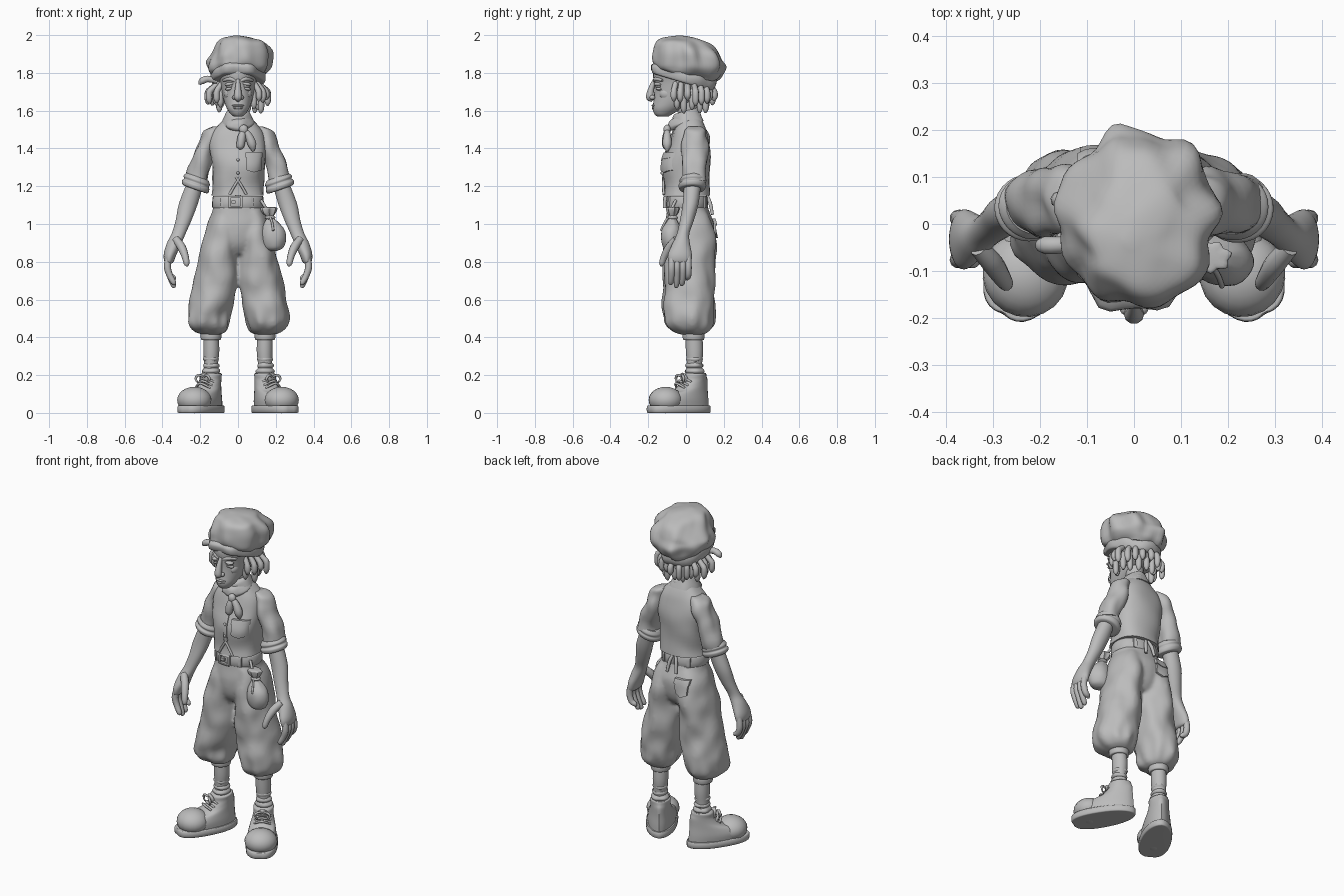
import bpy, bmesh, math, random
from mathutils import Vector, Matrix, noise

random.seed(4)
GREY = bpy.data.materials.new("clay grey")
GREY.diffuse_color = (0.5, 0.5, 0.5, 1)


def finish(name, bm, mat=None, angle=50):
    if mat:
        bm.transform(mat)
    bmesh.ops.recalc_face_normals(bm, faces=bm.faces)
    me = bpy.data.meshes.new(name)
    bm.to_mesh(me)
    bm.free()
    me.materials.append(GREY)
    ob = bpy.data.objects.new(name, me)
    bpy.context.collection.objects.link(ob)
    bpy.ops.object.select_all(action='DESELECT')
    bpy.context.view_layer.objects.active = ob
    ob.select_set(True)
    bpy.ops.object.shade_smooth_by_angle(angle=math.radians(angle))
    return ob


def spline(rows, n):
    """Catmull-Rom interpolation of equal-length rows."""
    out = []
    for i in range(len(rows) - 1):
        p0, p1, p2, p3 = (rows[max(0, min(len(rows) - 1, i + k))] for k in (-1, 0, 1, 2))
        for j in range(n):
            t = j / n
            out.append([0.5 * (2*b + (c-a)*t + (2*a-5*b+4*c-d)*t*t + (3*b-a-3*c+d)*t**3)
                        for a, b, c, d in zip(p0, p1, p2, p3)])
    return out + [list(rows[-1])]


def skin(bm, rings):
    for a, b in zip(rings, rings[1:]):
        for i in range(len(a)):
            k = (i + 1) % len(a)
            bm.faces.new((a[i], a[k], b[k], b[i]))
    bm.faces.new(rings[0])
    bm.faces.new(rings[-1])


def loft(name, rows, s=1, seg=28, sub=4, power=1.0, fold=0.0, freq=9, mat=None, wave=None):
    """Rows of x, y, z, x radius, y radius, x slope, y slope."""
    rows = [list(r) + [0] * (7 - len(r)) for r in rows]
    bm, rings = bmesh.new(), []
    for x, y, z, rx, ry, sx, sy in spline(rows, sub):
        ring = []
        for i in range(seg):
            a = math.tau * i / seg
            c, q = math.cos(a), math.sin(a)
            dx = rx * math.copysign(abs(c) ** power, c)
            dy = ry * math.copysign(abs(q) ** power, q)
            k = 1 + (wave(a, z) if wave else 0)
            if fold:
                p = Vector((x * s + dx * s, y + dy, z * 0.8)) * freq
                k += fold * noise.noise(p) / max(rx, ry)
            dx, dy = dx * k, dy * k
            ring.append(bm.verts.new(((x + dx) * s, y + dy, z + sx * dx + sy * dy)))
        rings.append(ring)
    skin(bm, rings)
    return finish(name, bm, mat)


def tube(name, rows, seg=10, sub=3, mat=None):
    """Rows of x, y, z, radius along a path, without twisting."""
    pts = spline(rows, sub)
    bm, rings, q, last = bmesh.new(), [], None, None
    for i, (x, y, z, r) in enumerate(pts):
        d = (Vector(pts[min(i + 1, len(pts) - 1)][:3]) - Vector(pts[max(i - 1, 0)][:3])).normalized()
        q = last.rotation_difference(d) @ q if q else d.to_track_quat('Z', 'Y')
        last = d
        rings.append([bm.verts.new(Vector((x, y, z)) + q @ Vector(
            (r * math.cos(math.tau * k / seg), r * math.sin(math.tau * k / seg), 0))) for k in range(seg)])
    skin(bm, rings)
    return finish(name, bm, mat)


def ball(name, loc, size, rot=(0, 0, 0), mat=None):
    bm = bmesh.new()
    bmesh.ops.create_uvsphere(bm, u_segments=20, v_segments=12, radius=1)
    m = Matrix.LocRotScale(Vector(loc), Matrix.Rotation(rot[0], 3, 'X') @ Matrix.Rotation(rot[1], 3, 'Y')
                           @ Matrix.Rotation(rot[2], 3, 'Z'), Vector(size))
    return finish(name, bm, mat @ m if mat else m)


def plate(name, target, x0, x1, z0, z1, face=-1, thick=0.012, point=0.0):
    """Patch wrapped on the front (-1) or back (1) of a part; point drops the lower middle."""
    bm, n, g = bmesh.new(), 6, []
    for i in range(n + 1):
        for j in range(n + 1):
            u, v = i / n, j / n
            x, z = x0 + (x1 - x0) * u, z0 + (z1 - z0) * v
            z -= point * (1 - abs(2 * u - 1)) * (1 - v)
            hit, loc, *_ = target.ray_cast(Vector((x, face, z)), Vector((0, -face, 0)))
            g.append(bm.verts.new((x, (loc.y if hit else face * .1) + face * thick, z)))
    for i in range(n):
        for j in range(n):
            a = i * (n + 1) + j
            bm.faces.new((g[a], g[a + 1], g[a + n + 2], g[a + n + 1]))
    ret = bmesh.ops.extrude_face_region(bm, geom=bm.faces[:])
    for v in ret['geom']:
        if isinstance(v, bmesh.types.BMVert):
            v.co.y -= face * thick * 1.5
    return finish(name, bm)


def fuse(name, parts, voxel=.011):
    """Merge overlapping parts into one soft skin."""
    bpy.ops.object.select_all(action='DESELECT')
    for p in parts:
        p.select_set(True)
    ob = bpy.context.view_layer.objects.active = parts[0]
    bpy.ops.object.join()
    ob.name = name
    for m in list(ob.modifiers):
        ob.modifiers.remove(m)
    r = ob.modifiers.new("skin", 'REMESH')
    r.mode, r.voxel_size, r.use_smooth_shade = 'VOXEL', voxel, True
    k = ob.modifiers.new("soften", 'SMOOTH')
    k.factor, k.iterations = .5, 4
    for m in ("skin", "soften"):
        bpy.ops.object.modifier_apply(modifier=m)
    return ob


# Baggy breeches: seat and two legs fused
parts = [loft("seat", [(0, .02, .84, .07, .08), (0, .02, .88, .11, .11), (0, .02, .93, .15, .127), (0, .02, 1.0, .153, .133),
                       (0, .012, 1.06, .14, .117), (0, .005, 1.13, .126, .098)], power=.9, fold=.008)]
for s in (-1, 1):
    parts.append(loft("leg", [
        (.065, .01, 1.07, .065, .1), (.08, .02, 1.0, .083, .125), (.094, .02, .9, .097, .137),
        (.104, .015, .8, .105, .137), (.117, .015, .7, .113, .137), (.135, .015, .6, .117, .136),
        (.15, .015, .53, .113, .135), (.153, .015, .47, .107, .127), (.148, .025, .432, .088, .095),
        (.143, .035, .415, .055, .06)], s, seg=44, fold=.02, freq=11,
        wave=lambda a, z: .045 * math.sin(9 * a) * max(0, 1 - abs(z - .47) * 9)))
breeches = fuse("breeches", parts)

# Torso: vest and belt
vest = loft("vest", [(0, .005, 1.15, .142, .122), (0, .005, 1.2, .136, .12), (0, .005, 1.3, .14, .127),
                     (0, .015, 1.4, .15, .115), (0, .02, 1.48, .143, .092), (0, .02, 1.53, .105, .075),
                     (0, .015, 1.57, .06, .06)], power=.85, fold=.012, freq=11)
belt = loft("belt", [(0, .005, 1.085, .13, .105), (0, .005, 1.09, .137, .112), (0, .005, 1.14, .135, .11),
                     (0, .005, 1.148, .128, .104)], power=.9, sub=2)
for z in (1.085, 1.138):
    plate("buckle_bar", belt, -.05, .022, z, z + .011, thick=.016)
for x in (-.05, .012):
    plate("buckle_side", belt, x, x + .011, 1.087, 1.147, thick=.016)
plate("buckle_tongue", belt, -.035, -.012, 1.108, 1.124, thick=.014)
for x in (-.095, .07):
    plate("belt_loop", belt, x, x + .016, 1.086, 1.147, thick=.008)
    plate("back_belt_loop", belt, x, x + .016, 1.086, 1.147, 1, .008)
plate("vest_placket", vest, -.012, .012, 1.24, 1.5, thick=.006)
for z in (1.27, 1.34, 1.41):
    hit, p, *_ = vest.ray_cast(Vector((0, -1, z)), Vector((0, 1, 0)))
    ball("vest_button", (0, p.y - .007, z), (.008, .006, .008))
plate("chest_pocket", vest, .045, .125, 1.285, 1.365, point=.012)
plate("chest_pocket_flap", vest, .04, .13, 1.352, 1.378, thick=.017, point=.008)
for s in (-1, 1):
    tube("vest_opening_edge", [(s * .045, -.118, 1.155, .007), (s * .02, -.12, 1.2, .007), (-s * .012, -.12, 1.25, .006)])
    tube("back_strap_end", [(s * .008, .112, 1.15, .008), (s * .022, .128, 1.11, .01), (s * .03, .14, 1.05, .008)])
plate("back_pocket", breeches, -.115, -.035, .945, 1.025, 1, .012, .02)
plate("back_pocket_flap", breeches, -.12, -.03, 1.0, 1.03, 1, .017, .01)

# Neck, collar, neckerchief
loft("neck", [(0, .02, 1.5, .055, .06), (0, .01, 1.58, .046, .052), (0, -.005, 1.68, .05, .06)])
loft("collar", [(0, .01, 1.53, .088, .085, 0, .2), (0, .005, 1.56, .076, .078, 0, .25),
                (0, 0, 1.59, .062, .068, 0, .3), (0, 0, 1.6, .05, .058, 0, .3)], fold=.01, freq=14)
loft("neckerchief", [(0, -.01, 1.515, .06, .072, 0, .3), (0, -.01, 1.535, .082, .085, 0, .3),
                     (0, -.01, 1.56, .072, .08, 0, .3), (0, -.01, 1.575, .055, .06, 0, .3)], fold=.015, freq=18)
ball("scarf_knot", (.03, -.1, 1.5), (.024, .02, .026))
tube("scarf_tail", [(.03, -.1, 1.5, .012), (.02, -.104, 1.46, .022), (.012, -.106, 1.41, .02), (.01, -.108, 1.395, .005)])
tube("scarf_tail", [(.03, -.1, 1.5, .012), (.055, -.1, 1.47, .02), (.075, -.1, 1.42, .024), (.08, -.1, 1.385, .006)])

# Head and face
loft("head", [(0, -.12, 1.568, .02, .025), (0, -.12, 1.58, .037, .045), (0, -.1, 1.61, .058, .077),
              (0, -.065, 1.65, .074, .107), (0, -.03, 1.7, .087, .138), (0, -.02, 1.75, .096, .15),
              (0, -.02, 1.8, .108, .155), (0, -.01, 1.86, .11, .15)], power=.95)
tube("nose", [(0, -.165, 1.765, .01), (0, -.18, 1.73, .014), (0, -.19, 1.69, .02), (0, -.19, 1.668, .021), (0, -.178, 1.652, .008)])
ball("upper_lip", (0, -.167, 1.627), (.032, .016, .007))
ball("lower_lip", (0, -.166, 1.614), (.028, .015, .008))
ball("chin", (0, -.145, 1.587), (.026, .022, .018))
for s in (-1, 1):
    ball("nostril", (s * .019, -.178, 1.67), (.012, .015, .012))
    ball("eye", (s * .043, -.144, 1.732), (.022, .02, .013))
    ball("upper_eyelid", (s * .043, -.147, 1.741), (.028, .022, .01), (0, s * .15, 0))
    ball("eye_bag", (s * .043, -.142, 1.717), (.026, .018, .009), (0, s * .2, 0))
    tube("eyebrow", [(s * .014, -.165, 1.757, .008), (s * .04, -.158, 1.768, .012), (s * .078, -.125, 1.76, .006)])
    ball("cheekbone", (s * .05, -.1, 1.69), (.026, .042, .034))
    ball("ear", (s * .096, -.01, 1.705), (.016, .028, .038), (0, s * .3, 0))

# Hair: hanging locks round the sides and back
loft("hair", [(0, .015, 1.655, .07, .08), (0, .015, 1.7, .108, .11), (0, .02, 1.78, .118, .125)], fold=.02, freq=25)
for layer, (count, r0, low) in enumerate(((15, .108, .1), (11, .085, .135))):
    for i in range(count):
        a = math.radians(-36 + 252 * i / (count - 1))
        c, q, f = math.cos(a), math.sin(a), random.uniform(.8, 1.15)
        out = random.uniform(.025, .065) * (1 - .35 * layer)
        px = lambda o: (c * (r0 + o), .008 + q * (r0 + o * .55))
        tube("hair_lock", [(*px(-.01), 1.755, .014), (*px(out * .7), 1.735 - low * .2, .016), (*px(out), 1.755 - low * .6, .0175),
                           (*px(out), 1.75 - low * .92 * f, .0165), (*px(out * .95), 1.738 - low * f, .005)], seg=8)
tube("side_lock", [(-.11, -.04, 1.755, .014), (-.16, -.045, 1.768, .018), (-.193, -.045, 1.755, .018), (-.203, -.045, 1.738, .006)])

# Floppy cap
bump = lambda a, deg, w: math.exp(-(((math.degrees(a) - deg + 180) % 360 - 180) / w) ** 2)
corners = ((106, 11, .13), (50, 14, .16), (8, 12, .1), (-28, 12, .05), (180, 14, .03), (150, 12, .02), (-112, 12, .05), (-65, 12, .04))
crown = lambda a, z: (sum(h * bump(a, d, w) for d, w, h in corners) - .025) * min(1, max(0, (1.995 - z) * 12))
loft("cap_band", [(0, -.015, 1.748, .12, .135, 0, -.3), (0, -.012, 1.753, .138, .156, 0, -.3),
                  (0, -.008, 1.79, .145, .166, 0, -.28), (0, 0, 1.83, .13, .15, 0, -.2)], seg=40, fold=.012, freq=14,
     wave=lambda a, z: .13 * bump(a, -115, 13) + .13 * bump(a, -65, 13))
loft("cap_crown", [(0, 0, 1.785, .13, .145, 0, -.2), (.003, .005, 1.808, .152, .174, 0, -.13),
                   (.006, .008, 1.845, .165, .192, 0, -.05), (.008, 0, 1.9, .16, .17, .1, -.08),
                   (.003, -.015, 1.95, .13, .137, .1, -.05), (-.005, -.025, 1.983, .08, .088, .03, -.03),
                   (-.01, -.035, 1.998, .012, .012)], seg=64, sub=5, fold=.032, freq=12, wave=crown)

for s in (-1, 1):
    # Arms
    loft("sleeve", [(.11, .045, 1.515, .03, .04), (.135, .05, 1.495, .052, .06), (.15, .05, 1.45, .054, .07),
                    (.172, .05, 1.39, .055, .072), (.207, .045, 1.3, .06, .07), (.222, .04, 1.23, .06, .062)], s, fold=.018, freq=14)
    loft("rolled_cuff", [(.226, .032, 1.182, .05, .05, .35), (.226, .032, 1.186, .068, .066, .35), (.223, .033, 1.205, .073, .073, .35),
                         (.219, .036, 1.217, .066, .066, .35), (.217, .036, 1.232, .07, .071, .35), (.213, .038, 1.25, .058, .06, .35)], s, fold=.006)
    loft("forearm_and_palm", [(.225, .035, 1.22, .045, .045), (.262, .025, 1.11, .05, .042), (.288, .005, 1.02, .042, .037),
                              (.314, -.015, .95, .037, .033), (.337, -.025, .9, .039, .045), (.359, -.032, .84, .034, .063),
                              (.365, -.033, .8, .024, .06), (.363, -.033, .79, .01, .045)], s)
    for i, (y, tip) in enumerate(((.012, .715), (-.017, .685), (-.047, .675), (-.076, .69))):
        tube("finger", [(s * .365, y * .95, .83, .017), (s * .374, y, .775, .0185), (s * .362, y, .73, .017),
                        (s * .341, y - .004, tip, .014), (s * .335, y - .004, tip - .012, .005)])
    tube("thumb", [(s * .33, -.05, .92, .02), (s * .3, -.085, .88, .023), (s * .28, -.115, .83, .019),
                   (s * .272, -.128, .79, .015), (s * .272, -.13, .776, .005)])

    # Calves and socks
    loft("knee_band", [(.143, .04, .385, .046, .048), (.143, .04, .39, .053, .056), (.143, .04, .415, .055, .058), (.143, .04, .44, .05, .05)], s)
    loft("calf", [(.143, .045, .15, .04, .042), (.143, .045, .25, .037, .04), (.141, .045, .33, .042, .046), (.143, .042, .41, .04, .044)], s)
    for z, r in ((.22, .05), (.25, .045), (.285, .043)):
        loft("sock_fold", [(.143, .045, z - .018, r - .012, r - .01), (.143, .045, z, r, r + .002), (.143, .045, z + .018, r - .012, r - .01)], s, fold=.008, freq=22)

    # Shoes, turned outward about the ankle
    m = Matrix.Translation((s * .14, .05, 0)) @ Matrix.Rotation(s * math.radians(30), 4, 'Z')
    toe = lambda a, z: -.14 * math.sin(a) * abs(math.cos(a))
    loft("shoe_sole", [(0, -.095, 0, .078, .175), (0, -.095, .004, .086, .183), (0, -.095, .034, .086, .183), (0, -.095, .038, .08, .177)],
         seg=40, sub=2, power=.85, mat=m, wave=toe)
    loft("shoe_upper", [(0, -.088, .03, .078, .168), (0, -.086, .07, .08, .163), (0, -.066, .11, .072, .138, 0, .1),
                        (0, -.028, .145, .06, .1, 0, .3), (0, -.002, .18, .054, .07, 0, .2), (0, 0, .205, .055, .064, 0, .1),
                        (0, 0, .21, .042, .05)], mat=m, wave=toe, fold=.008)
    ball("toe_cap", (0, -.182, .068), (.092, .09, .07), mat=m)
    ball("shoe_tongue", (0, -.068, .18), (.03, .014, .035), (.4, 0, 0), m)
    for y, z in ((-.065, .185), (-.084, .167), (-.104, .154)):
        tube("shoe_lace", [(-.045, y + .014, z - .022, .006), (0, y - .015, z + .003, .007), (.045, y + .014, z - .022, .006)], seg=8, mat=m)
    for k in (-1, 1):
        tube("lace_bow", [(0, -.08, .19, .005), (k * .025, -.095, .2, .007), (k * .042, -.095, .182, .007), (k * .03, -.095, .16, .004)], seg=8, mat=m)

# Drawstring pouch on the belt
loft("pouch", [(.187, -.075, .858, .02, .02), (.187, -.075, .875, .05, .045), (.187, -.075, .92, .066, .058), (.183, -.073, .97, .06, .052),
               (.175, -.07, 1.01, .035, .032), (.17, -.07, 1.035, .02, .02), (.165, -.07, 1.06, .034, .03), (.163, -.07, 1.085, .04, .034),
               (.163, -.07, 1.09, .02, .02)], fold=.01, freq=16, wave=lambda a, z: .12 * math.sin(7 * a) * max(0, min(1, (z - .98) * 12)))
loft("pouch_cord", [(.17, -.07, 1.024, .02, .02), (.17, -.07, 1.034, .028, .028), (.17, -.07, 1.044, .02, .02)])
tube("pouch_strap", [(.17, -.08, 1.035, .007), (.15, -.075, 1.08, .008), (.122, -.055, 1.125, .008)])
tube("cord_end", [(.17, -.095, 1.035, .006), (.18, -.112, 1.01, .006), (.187, -.132, .965, .006)])
